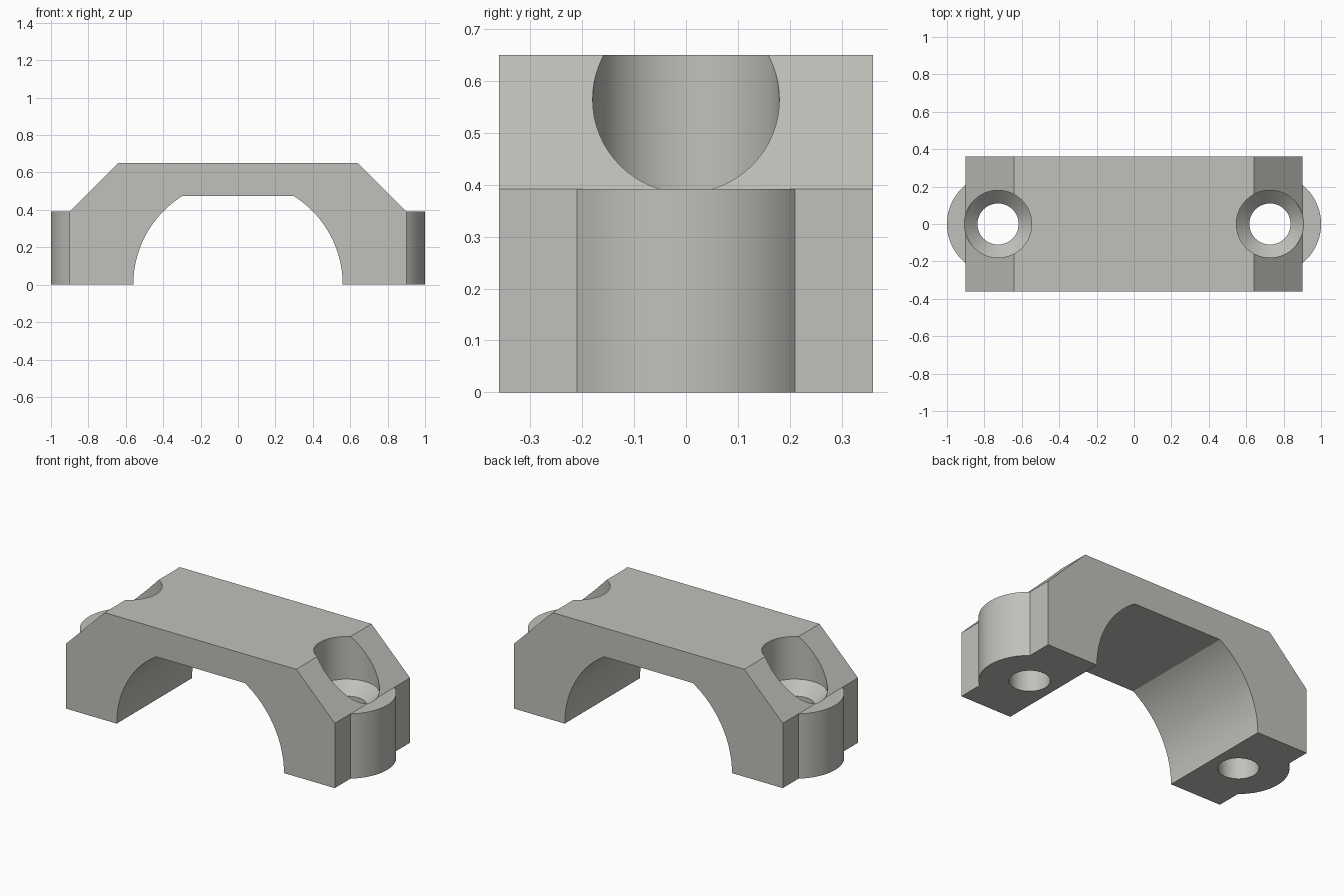
import bpy, bmesh, math

if "Cube" in bpy.data.objects:
    bpy.data.objects.remove(bpy.data.objects["Cube"])

HALF_W, HALF_D, TOP, SHOULDER = 0.90, 0.36, 0.65, 0.392
CHAMFER_X, ARCH_R, ARCH_TOP = 0.642, 0.56, 0.475
HOLE_X, BOSS_R = 0.73, 0.27

grey = bpy.data.materials.new("light grey")
grey.diffuse_color = (0.53, 0.53, 0.50, 1)
grey.use_nodes = True
grey.node_tree.nodes["Principled BSDF"].inputs["Base Color"].default_value = grey.diffuse_color


def make_object(name, bm):
    bmesh.ops.recalc_face_normals(bm, faces=bm.faces)
    mesh = bpy.data.meshes.new(name)
    bm.to_mesh(mesh)
    bm.free()
    mesh.materials.append(grey)
    obj = bpy.data.objects.new(name, mesh)
    bpy.context.collection.objects.link(obj)
    return obj


def prism(name, points, direction):
    """Extrude a closed polygon along a direction."""
    bm = bmesh.new()
    face = bm.faces.new([bm.verts.new(p) for p in points])
    new = bmesh.ops.extrude_face_region(bm, geom=[face])["geom"]
    bmesh.ops.translate(bm, vec=direction,
                        verts=[v for v in new if isinstance(v, bmesh.types.BMVert)])
    return make_object(name, bm)


def lathe(name, profile, x, steps=64):
    """Stack rings of (radius, height) around a vertical axis at x."""
    bm = bmesh.new()
    rings = [[bm.verts.new((x + r * math.cos(math.tau * i / steps),
                            r * math.sin(math.tau * i / steps), z))
              for i in range(steps)] for r, z in profile]
    for a, b in zip(rings, rings[1:]):
        for i in range(steps):
            j = (i + 1) % steps
            bm.faces.new((a[i], a[j], b[j], b[i]))
    bm.faces.new(rings[0])
    bm.faces.new(rings[-1])
    return make_object(name, bm)


def combine(target, tool, operation):
    mod = target.modifiers.new(operation.lower(), "BOOLEAN")
    mod.operation, mod.solver, mod.object = operation, "EXACT", tool
    bpy.context.view_layer.objects.active = target
    bpy.ops.object.modifier_apply(modifier=mod.name)
    bpy.data.objects.remove(tool)


# Bridge body: chamfered outline with a flat-topped round arch underneath
end = math.asin(ARCH_TOP / ARCH_R)
right_arc = [(ARCH_R * math.cos(end * i / 24), ARCH_R * math.sin(end * i / 24))
             for i in range(25)]
half = [(CHAMFER_X, TOP), (HALF_W, SHOULDER), (HALF_W, 0)] + right_arc
outline = half + [(-x, z) for x, z in reversed(half)]
body = prism("clamp_body", [(x, -HALF_D, z) for x, z in outline], (0, 2 * HALF_D, 0))

# Rounded screw bosses on both ends
spread = math.acos((HALF_W - HOLE_X) / BOSS_R)
for side in (-1, 1):
    arc = [(HOLE_X + BOSS_R * math.cos(a), BOSS_R * math.sin(a))
           for a in (spread * (i / 16 - 1) for i in range(33))]
    y = arc[-1][1]
    points = [(0.8, -y)] + arc + [(0.8, y)]
    boss = prism("boss", [(side * px, py, 0) for px, py in points], (0, 0, SHOULDER))
    combine(body, boss, "UNION")

# Screw holes: wide head bore, conical seat, narrow through hole
for side in (-1, 1):
    cutter = lathe("screw_cutter", [(0.11, -0.1), (0.11, SHOULDER - 0.07),
                                    (0.18, SHOULDER), (0.18, 0.8)], side * 0.727)
    combine(body, cutter, "DIFFERENCE")

bpy.ops.object.select_all(action="DESELECT")
body.select_set(True)
bpy.context.view_layer.objects.active = body
bpy.ops.object.shade_smooth_by_angle(angle=math.radians(25))
